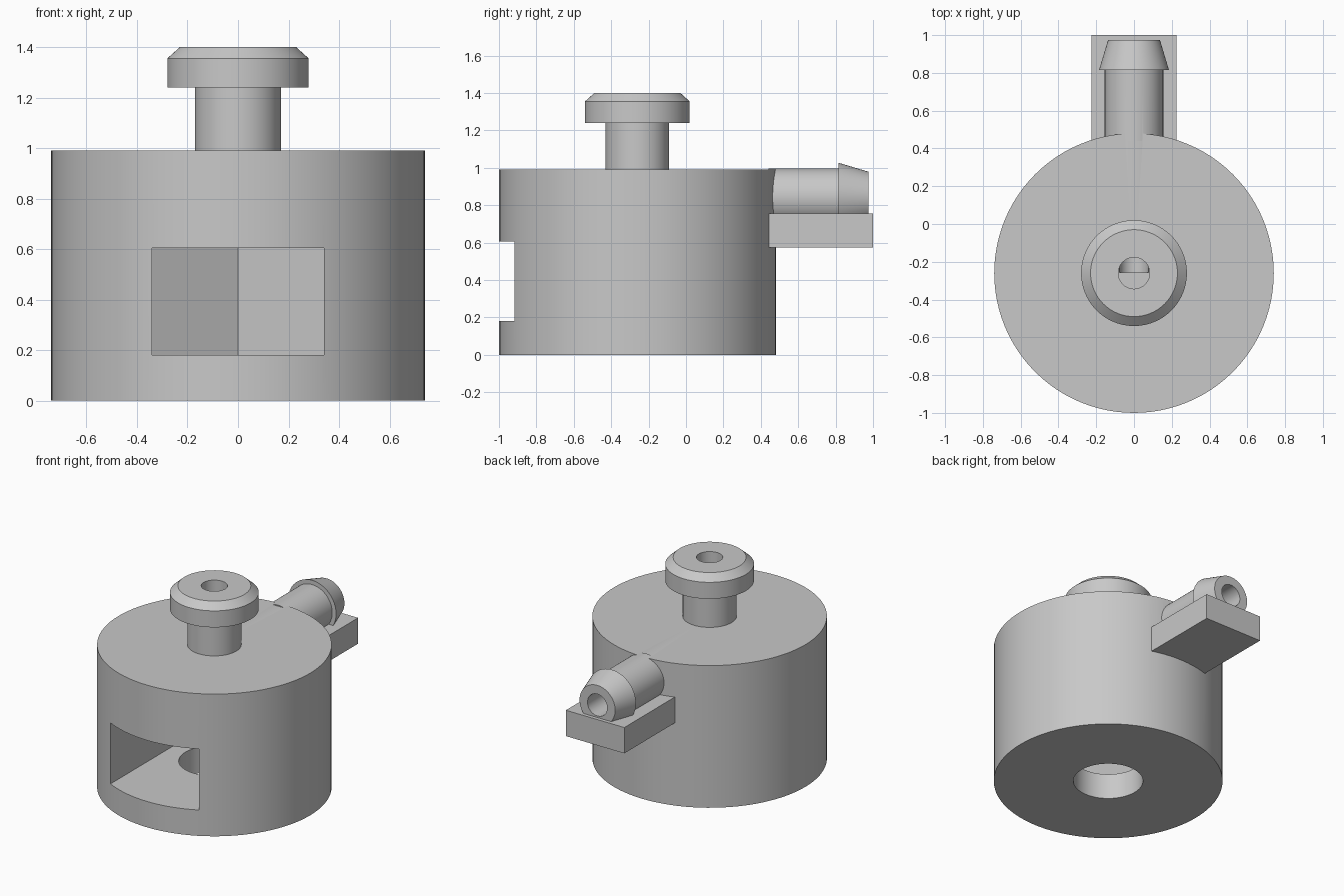
import bpy
import bmesh
import math
from mathutils import Matrix

if "Cube" in bpy.data.objects:
    bpy.data.objects.remove(bpy.data.objects["Cube"])

AXIS_Y = -0.26      # vertical axis of the body
SPOUT_Z = 0.842     # height of the horizontal spout axis

grey = bpy.data.materials.new("plain grey")
grey.diffuse_color = (0.58, 0.58, 0.58, 1.0)
grey.use_nodes = True
grey.node_tree.nodes["Principled BSDF"].inputs["Base Color"].default_value = grey.diffuse_color


def finish(name, bm):
    bmesh.ops.recalc_face_normals(bm, faces=bm.faces)
    mesh = bpy.data.meshes.new(name)
    bm.to_mesh(mesh)
    bm.free()
    mesh.materials.append(grey)
    ob = bpy.data.objects.new(name, mesh)
    bpy.context.collection.objects.link(ob)
    return ob


def lathe(name, profile, matrix, segments=96):
    """Solid of revolution from (radius, height) pairs, capped at both ends."""
    bm = bmesh.new()
    rings = []
    for r, h in profile:
        ring = []
        for i in range(segments):
            a = 2 * math.pi * i / segments
            ring.append(bm.verts.new((r * math.cos(a), r * math.sin(a), h)))
        rings.append(ring)
    for lo, hi in zip(rings, rings[1:]):
        for i in range(segments):
            j = (i + 1) % segments
            bm.faces.new((lo[i], lo[j], hi[j], hi[i]))
    bm.faces.new(rings[0][::-1])
    bm.faces.new(rings[-1])
    bm.transform(matrix)
    return finish(name, bm)


def prism(name, outline, z0, z1):
    """Vertical prism over an (x, y) outline."""
    bm = bmesh.new()
    base = bm.faces.new([bm.verts.new((x, y, z0)) for x, y in outline])
    top = bmesh.ops.extrude_face_region(bm, geom=[base])["geom"]
    verts = [v for v in top if isinstance(v, bmesh.types.BMVert)]
    bmesh.ops.translate(bm, verts=verts, vec=(0, 0, z1 - z0))
    return finish(name, bm)


upright = Matrix.Translation((0, AXIS_Y, 0))
# height axis of the lathe turned to +y
sideways = Matrix.Translation((0, 0, SPOUT_Z)) @ Matrix.Rotation(-math.pi / 2, 4, 'X')

# Drum, neck and chamfered cap in one turned profile
body = lathe("valve_body", [(0.74, 0), (0.74, 0.99), (0.17, 0.99), (0.17, 1.24),
                            (0.28, 1.24), (0.28, 1.355), (0.23, 1.40)], upright)

# Shelf under the spout, and the barbed spout itself
shelf = prism("spout_shelf", [(-0.225, 0.35), (0.225, 0.35), (0.225, 1.0), (-0.225, 1.0)],
              0.575, 0.755)
spout = lathe("barbed_spout", [(0.155, 0.44), (0.155, 0.815), (0.185, 0.815), (0.137, 0.975)],
              sideways)

# Bores: down through the cap, in through the spout, up through the base
cap_bore = lathe("cap_bore", [(0.083, SPOUT_Z), (0.083, 1.6)], upright)
spout_bore = lathe("spout_bore", [(0.076, AXIS_Y + 0.003), (0.076, 1.2)], sideways)
base_bore = lathe("base_bore", [(0.225, -0.2), (0.225, 0.3)], upright)

# Slot from the front with a half-hexagon back end
w = 0.34
side_y = AXIS_Y + w * math.tan(math.pi / 6)
tip_y = AXIS_Y + w / math.cos(math.pi / 6)
slot = prism("nut_slot", [(-w, -1.3), (w, -1.3), (w, side_y), (0, tip_y), (-w, side_y)],
             0.18, 0.605)

# Combine everything into one solid
for tool, op in ((shelf, 'UNION'), (spout, 'UNION'), (cap_bore, 'DIFFERENCE'),
                 (spout_bore, 'DIFFERENCE'), (slot, 'DIFFERENCE'), (base_bore, 'DIFFERENCE')):
    mod = body.modifiers.new(tool.name, 'BOOLEAN')
    mod.operation = op
    mod.solver = 'EXACT'
    mod.object = tool
    tool.hide_render = True

bpy.context.view_layer.update()
solid = bpy.data.meshes.new_from_object(
    body.evaluated_get(bpy.context.evaluated_depsgraph_get()))
body.modifiers.clear()
body.data = solid
for tool in (shelf, spout, cap_bore, spout_bore, base_bore, slot):
    bpy.data.objects.remove(tool)

# Smooth round walls, sharp rims
bpy.ops.object.select_all(action='DESELECT')
body.select_set(True)
bpy.context.view_layer.objects.active = body
bpy.ops.object.shade_smooth_by_angle(angle=math.radians(25))
